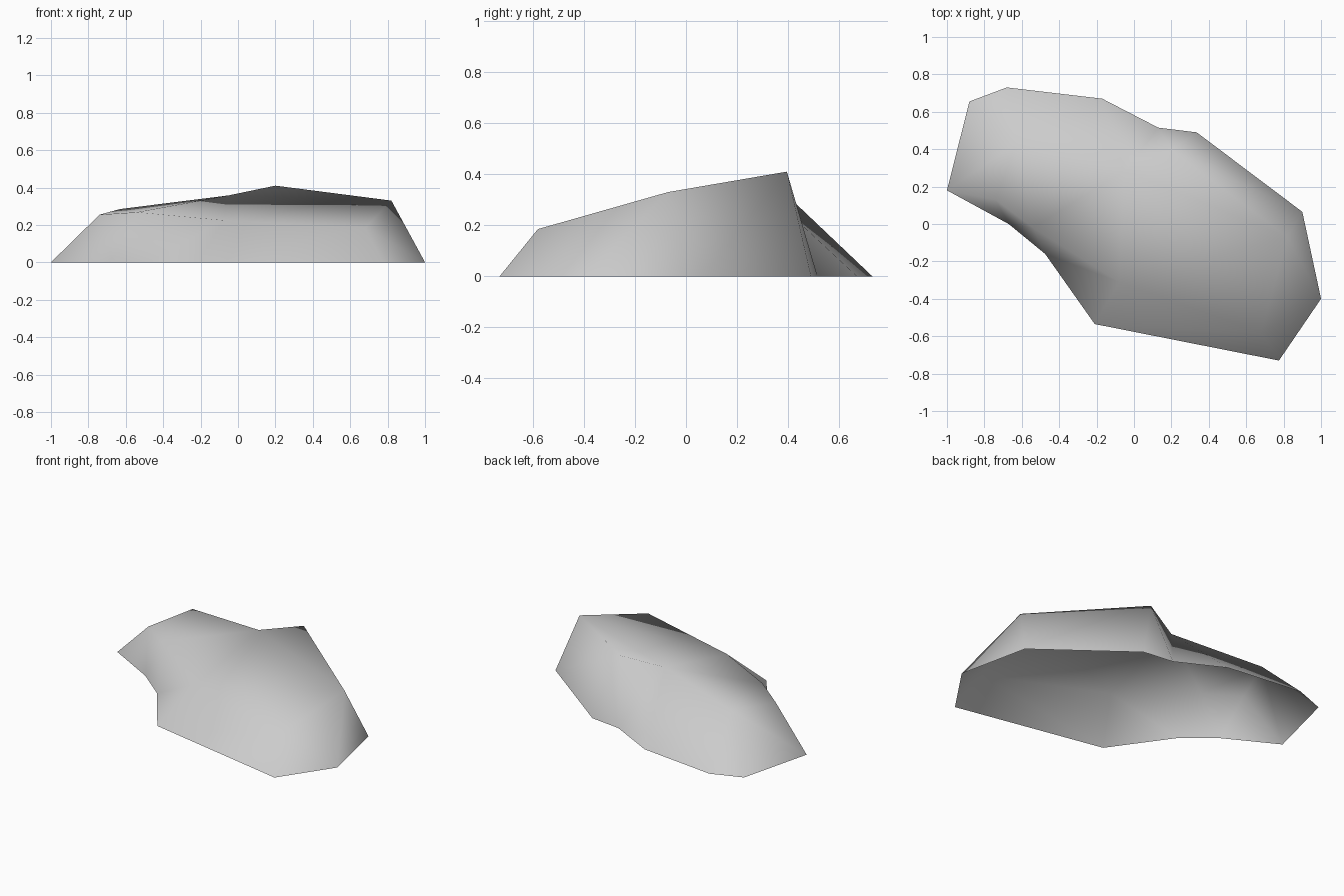
import bpy
import bmesh
from mathutils import Vector

default_cube = bpy.data.objects.get("Cube")
if default_cube:
    bpy.data.objects.remove(default_cube, do_unlink=True)


def make_material(name, color):
    mat = bpy.data.materials.new(name)
    mat.use_nodes = True
    mat.diffuse_color = color
    mat.node_tree.nodes["Principled BSDF"].inputs["Base Color"].default_value = color
    return mat


# Ground outline of the rock, clockwise from the west tip
ground = {
    "a": (-1.0, 0.18), "b": (-0.88, 0.655), "c": (-0.68, 0.73), "d": (-0.17, 0.67),
    "e": (0.13, 0.515), "f": (0.335, 0.49), "g": (0.9, 0.065), "h": (1.0, -0.4),
    "i": (0.775, -0.73), "j": (-0.21, -0.535), "k": (-0.475, -0.16), "l": (-0.67, 0.0),
}
# Upper rim: M west, S and R along the low front, W south-east, V east, T peak, P saddle, Q north
crown = {
    "M": (-0.74, 0.13, 0.255), "S": (-0.54, -0.02, 0.268), "R": (-0.08, -0.31, 0.225),
    "W": (0.68, -0.58, 0.185), "V": (0.82, -0.07, 0.33), "T": (0.2, 0.395, 0.41),
    "P": (-0.05, 0.285, 0.358), "Q": (-0.63, 0.43, 0.285),
}
top_faces = "MSQ SPQ SRP RVP RWV VTP"
side_faces = ("aMl lMS lSk kSR kRj jRW jWi iWh hWV hVg gVT gTf fTe "
              "eTP ePd dPQ dQc cQb bQa aQM")

# Open-bottomed shell of the rock
bm = bmesh.new()
verts = {key: bm.verts.new((x, y, 0)) for key, (x, y) in ground.items()}
verts.update({key: bm.verts.new(co) for key, co in crown.items()})
for corners in (top_faces + " " + side_faces).split():
    bm.faces.new([verts[key] for key in corners])

# Make all faces point outward
bmesh.ops.recalc_face_normals(bm, faces=bm.faces)
bm.normal_update()
if sum((f.normal * f.calc_area() for f in bm.faces), Vector()).z < 0:
    bmesh.ops.reverse_faces(bm, faces=bm.faces)
for face in bm.faces:
    face.smooth = True

mesh = bpy.data.meshes.new("rock")
bm.to_mesh(mesh)
bm.free()
mesh.materials.append(make_material("stone grey", (0.6, 0.6, 0.6, 1)))
rock = bpy.data.objects.new("rock", mesh)
bpy.context.scene.collection.objects.link(rock)
